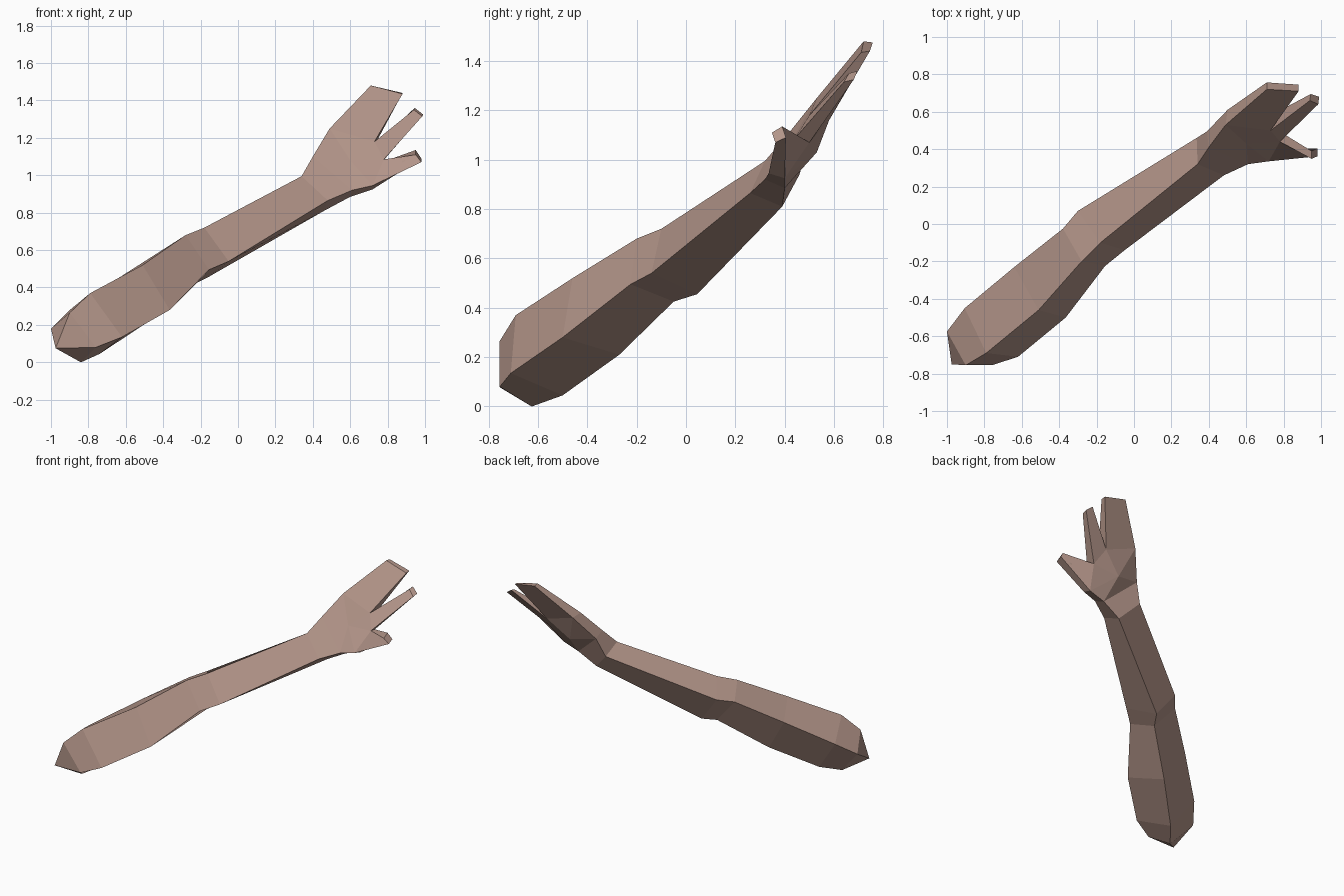
import bpy
import bmesh

default_cube = bpy.data.objects.get("Cube")
if default_cube:
    bpy.data.objects.remove(default_cube, do_unlink=True)


def make_material(name, colour):
    material = bpy.data.materials.new(name)
    material.use_nodes = True
    material.diffuse_color = colour
    shader = next(node for node in material.node_tree.nodes if node.type == "BSDF_PRINCIPLED")
    shader.inputs["Base Color"].default_value = colour
    shader.inputs["Roughness"].default_value = 1
    return material


bm = bmesh.new()


def ring(*corners):
    """Four corners of a cross-section: top, front, under, back."""
    return [bm.verts.new(corner) for corner in corners]


def bridge(start, end):
    """Join two four-cornered sections with a strip of faces."""
    for i in range(len(start)):
        j = (i + 1) % len(start)
        bm.faces.new((start[i], start[j], end[j], end[i]))


def fan(centre, rim, closed=True):
    """Fill a rim with triangles meeting at a centre point."""
    hub = bm.verts.new(centre)
    for i in range(len(rim)):
        bm.faces.new((rim[i - 1], rim[i], hub))


def digit(base, tip):
    """Extend a tapering digit from the palm and close its end."""
    bridge(base, tip)
    bm.faces.new(tip)


# Arm cross-sections, from the shoulder to the wrist
shoulder_end = ring((-.9, -.755, .265), (-.76, -.755, .08), (-.84, -.625, 0), (-1, -.575, .18))
shoulder = ring((-.79, -.69, .37), (-.62, -.71, .135), (-.74, -.5, .045), (-.905, -.45, .275))
upper_arm = ring((-.51, -.46, .52), (-.365, -.5, .28), (-.49, -.27, .21), (-.64, -.23, .45))
elbow_upper = ring((-.28, -.2, .68), (-.155, -.225, .495), (-.22, -.05, .425), (-.38, -.025, .61))
elbow_lower = ring((-.18, -.1, .72), (-.05, -.14, .54), (-.16, .045, .455), (-.3, .07, .64))
wrist = ring((.34, .32, .995), (.48, .26, .865), (.46, .39, .81), (.335, .46, .94))
heel = ring((.4, .41, 1.1), (.61, .32, .92), (.6, .4, .885), (.39, .495, 1.07))

sections = [shoulder_end, shoulder, upper_arm, elbow_upper, elbow_lower, wrist, heel]
for start, end in zip(sections, sections[1:]):
    bridge(start, end)

# Pointed shoulder cap
fan((-.975, -.75, .075), shoulder_end)

# Palm rim: pairs of front and back corners around the knuckles
outer_front, outer_back = ring((.49, .53, 1.25), (.5, .61, 1.24))
gap_front, gap_back = ring((.73, .5, 1.18), (.73, .58, 1.16))
web_front, web_back = ring((.78, .44, 1.085), (.77, .5, 1.07))
thumb_front, thumb_back = ring((.72, .335, .945), (.72, .4, .925))

# Palm front, back and both side walls
heel_top, heel_front, heel_under, heel_back = heel
fan((.6, .43, 1.08), [heel_top, heel_front, thumb_front, web_front, gap_front, outer_front])
fan((.58, .53, 1.03), [heel_back, heel_under, thumb_back, web_back, gap_back, outer_back])
bm.faces.new((heel_top, outer_front, outer_back, heel_back))
bm.faces.new((heel_front, thumb_front, thumb_back, heel_under))

# Joined fingers, single finger and thumb
digit([outer_front, gap_front, gap_back, outer_back],
      ring((.71, .72, 1.48), (.88, .71, 1.435), (.88, .745, 1.44), (.71, .757, 1.475)))
digit([gap_front, web_front, web_back, gap_back],
      ring((.94, .66, 1.35), (.985, .64, 1.315), (.99, .68, 1.325), (.945, .695, 1.36)))
digit([web_front, thumb_front, thumb_back, web_back],
      ring((.95, .348, 1.11), (.98, .362, 1.07), (.98, .405, 1.09), (.95, .39, 1.135)))

bmesh.ops.recalc_face_normals(bm, faces=bm.faces[:])
mesh = bpy.data.meshes.new("arm_with_hand")
bm.to_mesh(mesh)
bm.free()
mesh.materials.append(make_material("skin", (.45, .30, .25, 1)))
arm = bpy.data.objects.new("arm_with_hand", mesh)
bpy.context.collection.objects.link(arm)
